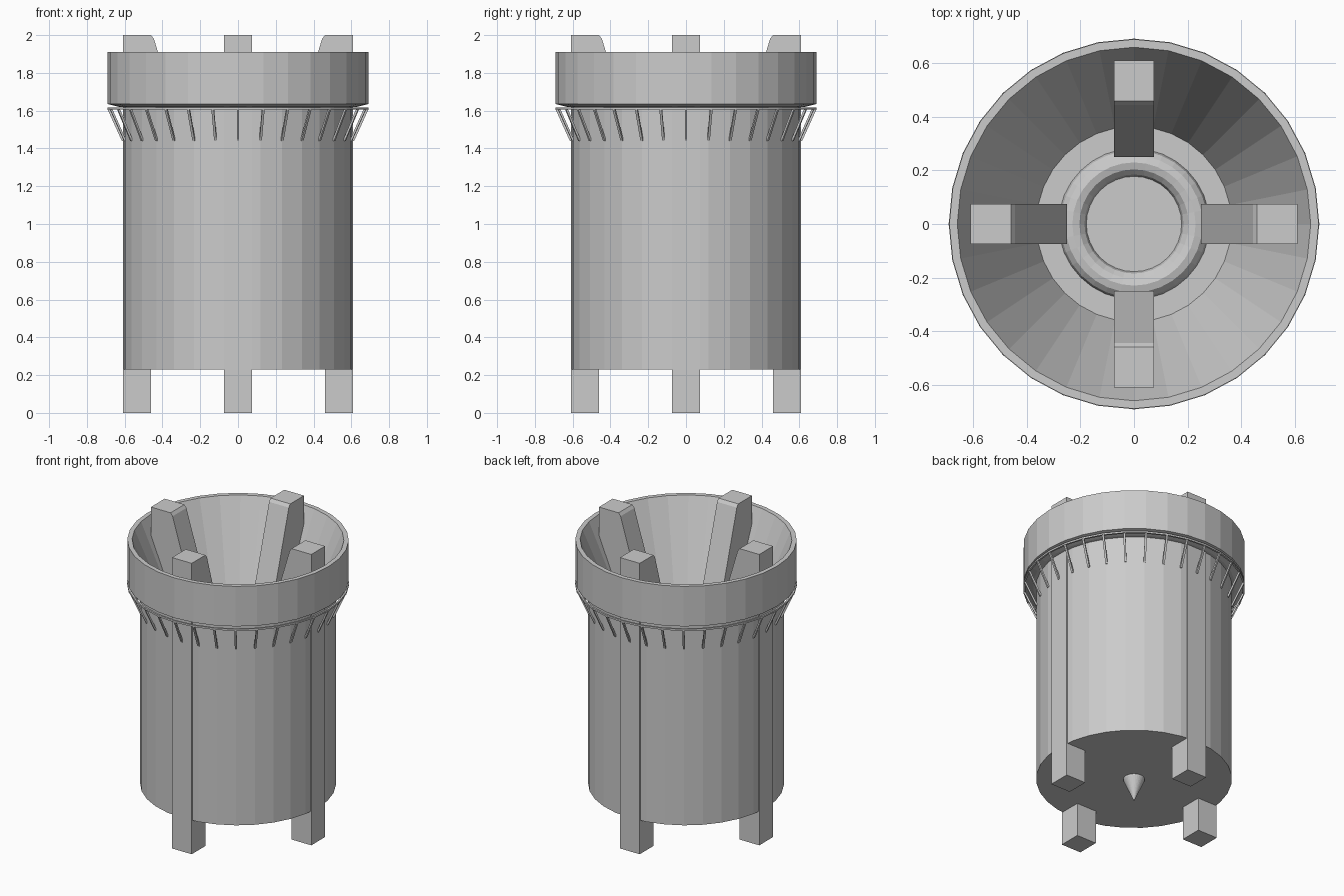
import bpy, bmesh, math
from mathutils import Vector

if "Cube" in bpy.data.objects:
    bpy.data.objects.remove(bpy.data.objects["Cube"])

SIDES = 32


def finish(name, bm):
    bmesh.ops.remove_doubles(bm, verts=bm.verts, dist=1e-5)
    bmesh.ops.recalc_face_normals(bm, faces=bm.faces)
    mesh = bpy.data.meshes.new(name)
    bm.to_mesh(mesh)
    bm.free()
    ob = bpy.data.objects.new(name, mesh)
    bpy.context.collection.objects.link(ob)
    return ob


def lathe(name, profile, closed=False, sides=SIDES):
    """Spin an (r, z) profile around the z axis."""
    bm = bmesh.new()
    pts = profile + profile[:1] if closed else profile
    rings = []
    for i in range(sides):
        a = 2 * math.pi * i / sides
        rings.append([bm.verts.new((r * math.cos(a), r * math.sin(a), z)) for r, z in pts])
    for i in range(sides):
        p, q = rings[i], rings[(i + 1) % sides]
        for j in range(len(pts) - 1):
            if pts[j][0] == 0:
                bm.faces.new((p[j], p[j + 1], q[j + 1]))
            elif pts[j + 1][0] == 0:
                bm.faces.new((p[j], p[j + 1], q[j]))
            else:
                bm.faces.new((p[j], p[j + 1], q[j + 1], q[j]))
    return finish(name, bm)


def prism(name, profile, width, angle):
    """Extrude an (r, z) outline sideways, then turn it around z."""
    bm = bmesh.new()
    c, s = math.cos(angle), math.sin(angle)
    sides = [[bm.verts.new((r * c - t * s, r * s + t * c, z)) for r, z in profile]
             for t in (-width / 2, width / 2)]
    n = len(profile)
    bm.faces.new(sides[0])
    bm.faces.new(sides[1])
    for i in range(n):
        j = (i + 1) % n
        bm.faces.new((sides[0][i], sides[0][j], sides[1][j], sides[1][i]))
    return finish(name, bm)


# Drum with the wide collar, sloping funnel and inner floor
lathe("drum_body", [(0, .23), (.61, .23), (.61, 1.62), (.63, 1.62), (.69, 1.635),
                    (.69, 1.91), (.66, 1.91), (.365, 1.2), (0, 1.2)])

# Rounded ring on the inner floor
ring = [(.23 + .052 * math.cos(k * math.pi / 6), 1.2 + .052 * math.sin(k * math.pi / 6))
        for k in range(12)]
lathe("floor_ring", ring, closed=True)

# Four full-height legs with slanted inner braces
leg = [(.61, 0), (.61, 2), (.46, 2), (.445, 1.98), (.25, 1.33), (.27, 1.19), (.46, 1.19), (.46, 0)]
for i in range(4):
    prism(f"leg_{i + 1}", leg, .15, i * math.pi / 2)

# Thin hoop under the collar and its slanted struts
lathe("strut_hoop", [(.68, 1.605), (.692, 1.605), (.692, 1.617), (.68, 1.617)], closed=True)
strut = [(.603, 1.44), (.615, 1.44), (.692, 1.61), (.68, 1.61)]
for i in range(SIDES):
    prism(f"strut_{i + 1}", strut, .013, 2 * math.pi * i / SIDES)

# Small pointed nozzle below the drum
lathe("bottom_nozzle", [(0, .235), (.066, .235), (.066, .22), (0, .07)])
